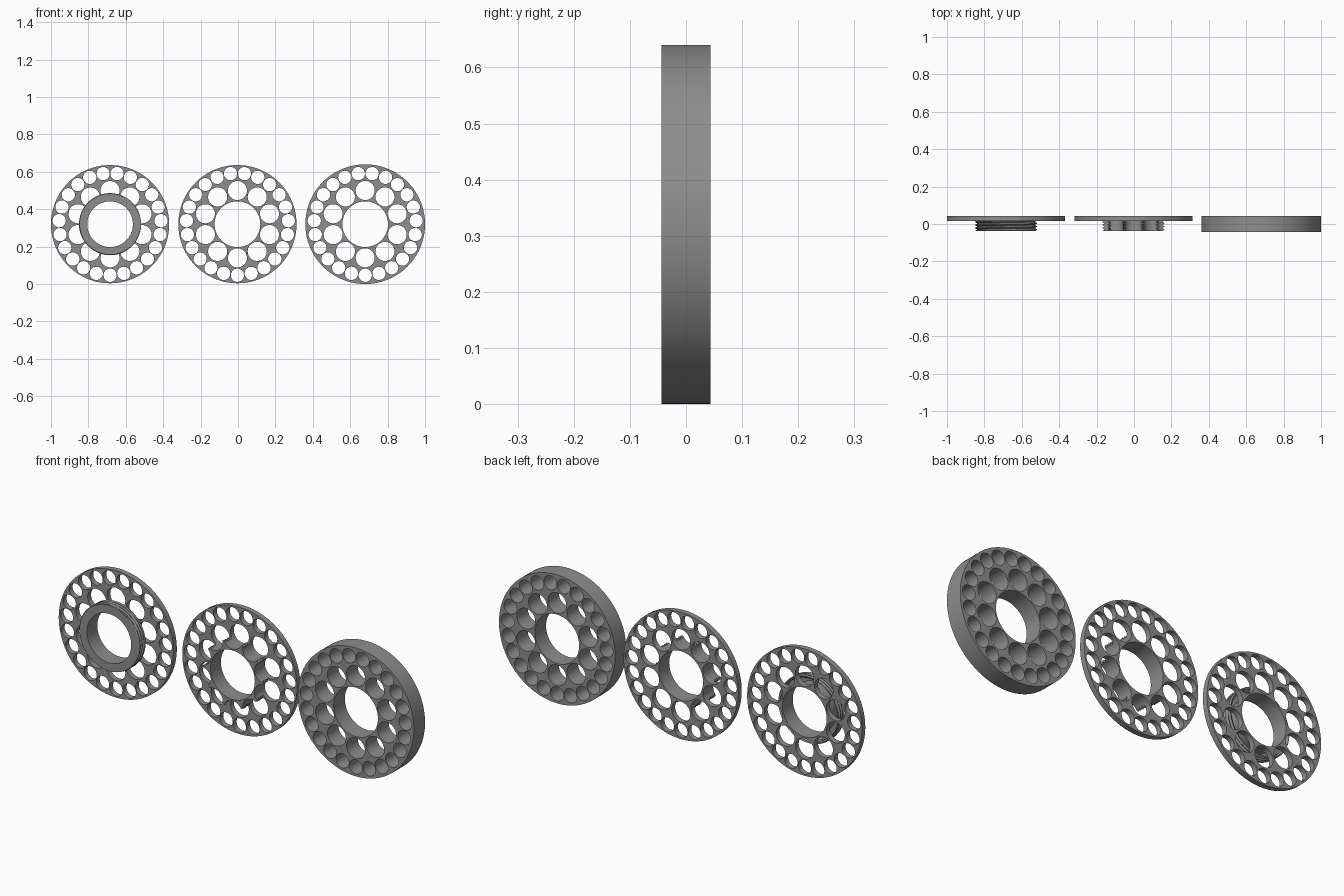
import bpy, bmesh, math
from mathutils import Matrix, Vector

if "Cube" in bpy.data.objects:
    bpy.data.objects.remove(bpy.data.objects["Cube"])

CZ = 0.32                       # height of the disc centres
BORE = 0.122                    # central bore radius
PLATE_Y = (0.017, 0.044)        # flange plate depth range
HUB_Y = (-0.038, 0.017)         # threaded hub depth range

grey = bpy.data.materials.new("grey")
grey.diffuse_color = (0.27, 0.27, 0.27, 1)
grey.use_nodes = True
grey.node_tree.nodes["Principled BSDF"].inputs["Base Color"].default_value = grey.diffuse_color


def finish(bm, name, x):
    bmesh.ops.recalc_face_normals(bm, faces=bm.faces)
    me = bpy.data.meshes.new(name)
    bm.to_mesh(me)
    bm.free()
    me.materials.append(grey)
    ob = bpy.data.objects.new(name, me)
    ob.location = (x, 0, CZ)
    bpy.context.collection.objects.link(ob)
    return ob


def add_cylinder(bm, r, cx, cz, y0, y1, n):
    m = Matrix.Translation(Vector((cx, (y0 + y1) / 2, cz))) @ Matrix.Rotation(math.pi / 2, 4, 'X')
    bmesh.ops.create_cone(bm, cap_ends=True, segments=n, radius1=r, radius2=r,
                          depth=abs(y1 - y0), matrix=m)


def hole_cutter(x, bore=True, outer=True):
    """Central bore, ten large holes and 23 small rim holes."""
    bm = bmesh.new()
    if bore:
        add_cylinder(bm, BORE, 0, 0, -0.1, 0.1, 96)
    rings = [(10, 0.18, 0.051, 90, 40)]
    if outer:
        rings.append((23, 0.273, 0.0355, -90, 32))
    for count, ring, r, start, n in rings:
        for i in range(count):
            a = math.radians(start + 360 * i / count)
            add_cylinder(bm, r, ring * math.cos(a), ring * math.sin(a), -0.1, 0.1, n)
    ob = finish(bm, "hole_cutter", x)
    ob.hide_render = True
    return ob


def cut(ob, cutter):
    mod = ob.modifiers.new("holes", 'BOOLEAN')
    mod.operation = 'DIFFERENCE'
    mod.solver = 'EXACT'
    mod.object = cutter
    bpy.ops.object.select_all(action='DESELECT')
    bpy.context.view_layer.objects.active = ob
    ob.select_set(True)
    bpy.ops.object.modifier_apply(modifier=mod.name)
    bpy.data.objects.remove(cutter)


def smooth(ob):
    bpy.ops.object.select_all(action='DESELECT')
    bpy.context.view_layer.objects.active = ob
    ob.select_set(True)
    bpy.ops.object.shade_smooth_by_angle(angle=math.radians(30))


def perforated_disc(name, x, r, y0, y1):
    bm = bmesh.new()
    add_cylinder(bm, r, 0, 0, y0, y1, 128)
    ob = finish(bm, name, x)
    cut(ob, hole_cutter(x))
    smooth(ob)


def threaded_hub(name, x, closed):
    """Sleeve with a helical thread outside and a plain bore inside."""
    bm = bmesh.new()
    cols, rows, pitch = 96, 24, 0.0165
    y0, y1 = HUB_Y
    grid = []
    for i in range(cols):
        a = 2 * math.pi * i / cols
        column = []
        for j in range(rows + 1):
            y = y0 + (y1 - y0) * j / rows
            phase = ((y - y0) / pitch + i / cols) % 1
            r = 0.153 + 0.013 * min(1, 2.4 * min(phase, 1 - phase))
            if j in (0, rows):
                r = 0.163
            column.append(bm.verts.new((r * math.cos(a), y, r * math.sin(a))))
        for y in (y1, y0):
            column.append(bm.verts.new((BORE * math.cos(a), y, BORE * math.sin(a))))
        grid.append(column)
    loop = rows + 3
    for i in range(cols):
        a, b = grid[i], grid[(i + 1) % cols]
        for j in range(loop):
            if j == rows and not closed:
                continue            # sleeve left open behind the plate
            k = (j + 1) % loop
            bm.faces.new((a[j], a[k], b[k], b[j]))
    ob = finish(bm, name, x)
    if closed:
        cut(ob, hole_cutter(x, bore=False, outer=False))
    smooth(ob)


# Left flange with an uncut threaded sleeve
perforated_disc("left_plate", -0.684, 0.316, *PLATE_Y)
threaded_hub("left_threaded_sleeve", -0.684, closed=False)

# Middle flange whose threaded hub is cut through by the large holes
perforated_disc("middle_plate", -0.003, 0.316, *PLATE_Y)
threaded_hub("middle_threaded_hub", -0.003, closed=True)

# Thick right body
perforated_disc("right_body", 0.68, 0.32, -0.044, 0.044)
